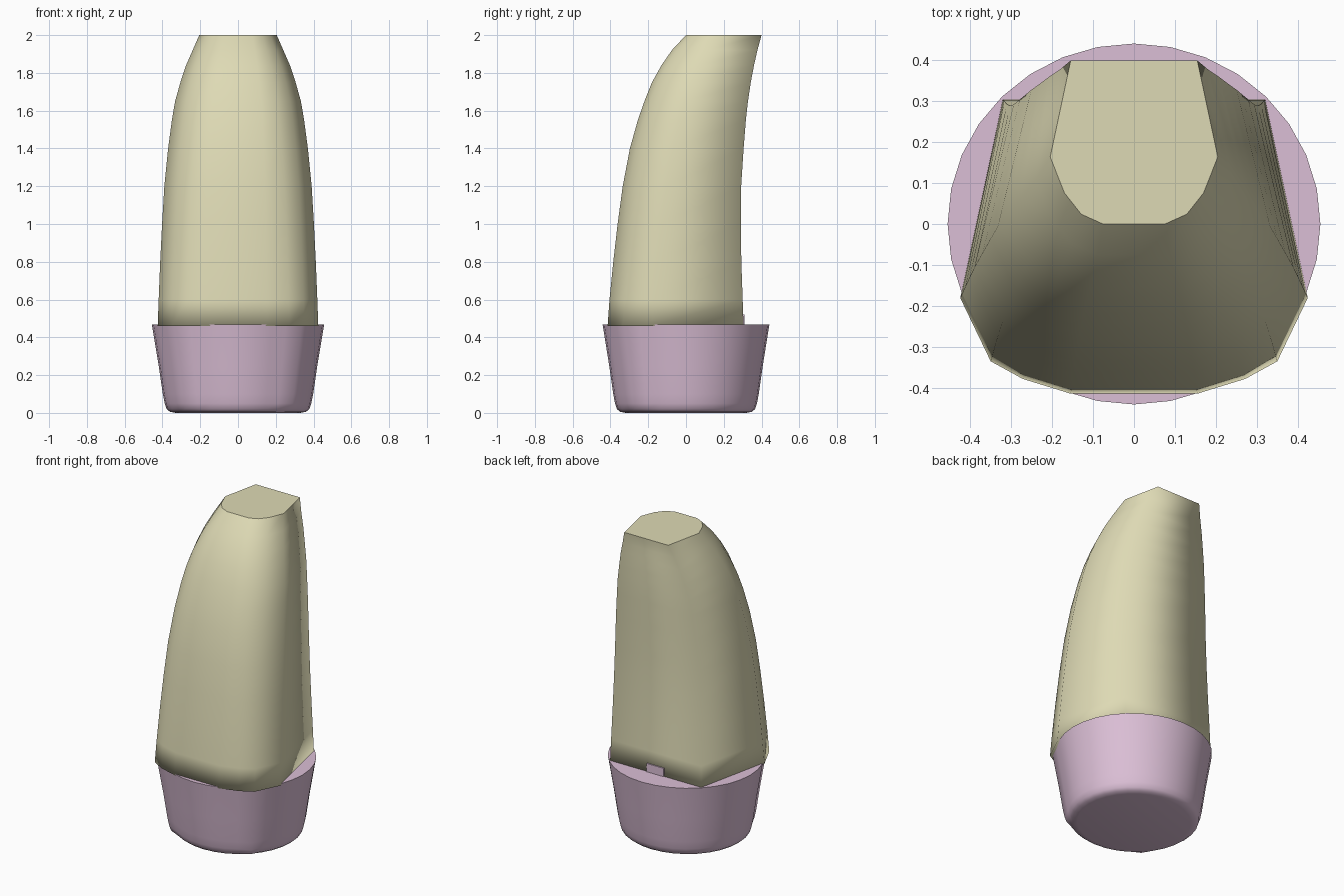
import bpy, bmesh, math

if "Cube" in bpy.data.objects:
    bpy.data.objects.remove(bpy.data.objects["Cube"])


def material(name, color):
    m = bpy.data.materials.new(name)
    m.diffuse_color = (*color, 1)
    m.use_nodes = True
    m.node_tree.nodes["Principled BSDF"].inputs["Base Color"].default_value = m.diffuse_color
    return m


def loft(name, rings, mat):
    """Skin closed rings, smooth sides and flat sharp-edged upper cap."""
    bm = bmesh.new()
    loops = [[bm.verts.new(p) for p in ring] for ring in rings]
    n = len(loops[0])
    for a, b in zip(loops, loops[1:]):
        for i in range(n):
            j = (i + 1) % n
            bm.faces.new((a[i], a[j], b[j], b[i])).smooth = True
    bm.faces.new(loops[0][::-1]).smooth = True
    top = bm.faces.new(loops[-1])
    for e in top.edges:
        e.smooth = False
    bmesh.ops.recalc_face_normals(bm, faces=bm.faces)
    mesh = bpy.data.meshes.new(name)
    bm.to_mesh(mesh)
    bm.free()
    mesh.materials.append(mat)
    ob = bpy.data.objects.new(name, mesh)
    bpy.context.collection.objects.link(ob)
    return ob


cream = material("cream", (0.73, 0.70, 0.46))
pink = material("pink", (0.71, 0.52, 0.67))

# Curved upper body: height, half width, front y, back y
levels = [(0.46, .425, -.415, .305), (0.60, .42, -.405, .30), (0.80, .412, -.385, .293),
          (1.00, .402, -.362, .29), (1.20, .39, -.335, .292), (1.40, .37, -.297, .305),
          (1.55, .35, -.255, .317), (1.65, .333, -.22, .328), (1.75, .305, -.18, .343),
          (1.84, .275, -.13, .36), (1.92, .24, -.075, .378), (2.00, .205, 0, .40)]
# Half outline as (x fraction, depth fraction), at the bottom and at the top
low = [(.365, 0), (.64, .05), (.825, .11), (1, .325), (.755, 1)]
high = [(.37, 0), (.63, .06), (.83, .19), (1, .41), (.755, 1)]

rings = []
for z, w, yf, yb in levels:
    t = (z - .46) / 1.54
    half = []
    for (ax, ay), (bx, by) in zip(low, high):
        x, d = ax + (bx - ax) * t, ay + (by - ay) * t
        half.append((x * w, yf + d * (yb - yf), z))
    rings.append(half + [(-x, y, zz) for x, y, zz in reversed(half)])
loft("curved_body", rings, cream)

# Tapered round base with two front ridges
profile = [(0, .33), (.006, .36), (.02, .378), (.05, .388), (.10, .398), (.25, .42), (.468, .456)]
SIDES = 32
rings = []
for z, r in profile:
    ring = []
    for i in range(SIDES):
        a = 2 * math.pi * i / SIDES
        k = 1.05 if i in (20, 28) and z > .01 else 1.0
        ring.append((r * k * math.cos(a), r * k * math.sin(a) * .968, z))
    rings.append(ring)
loft("base_cup", rings, pink)

# Small tab of the base against the back of the body
bpy.ops.mesh.primitive_cube_add(size=1, location=(0, .302, .493))
tab = bpy.context.object
tab.name = "back_tab"
tab.scale = (.12, .016, .056)
tab.data.materials.append(pink)
